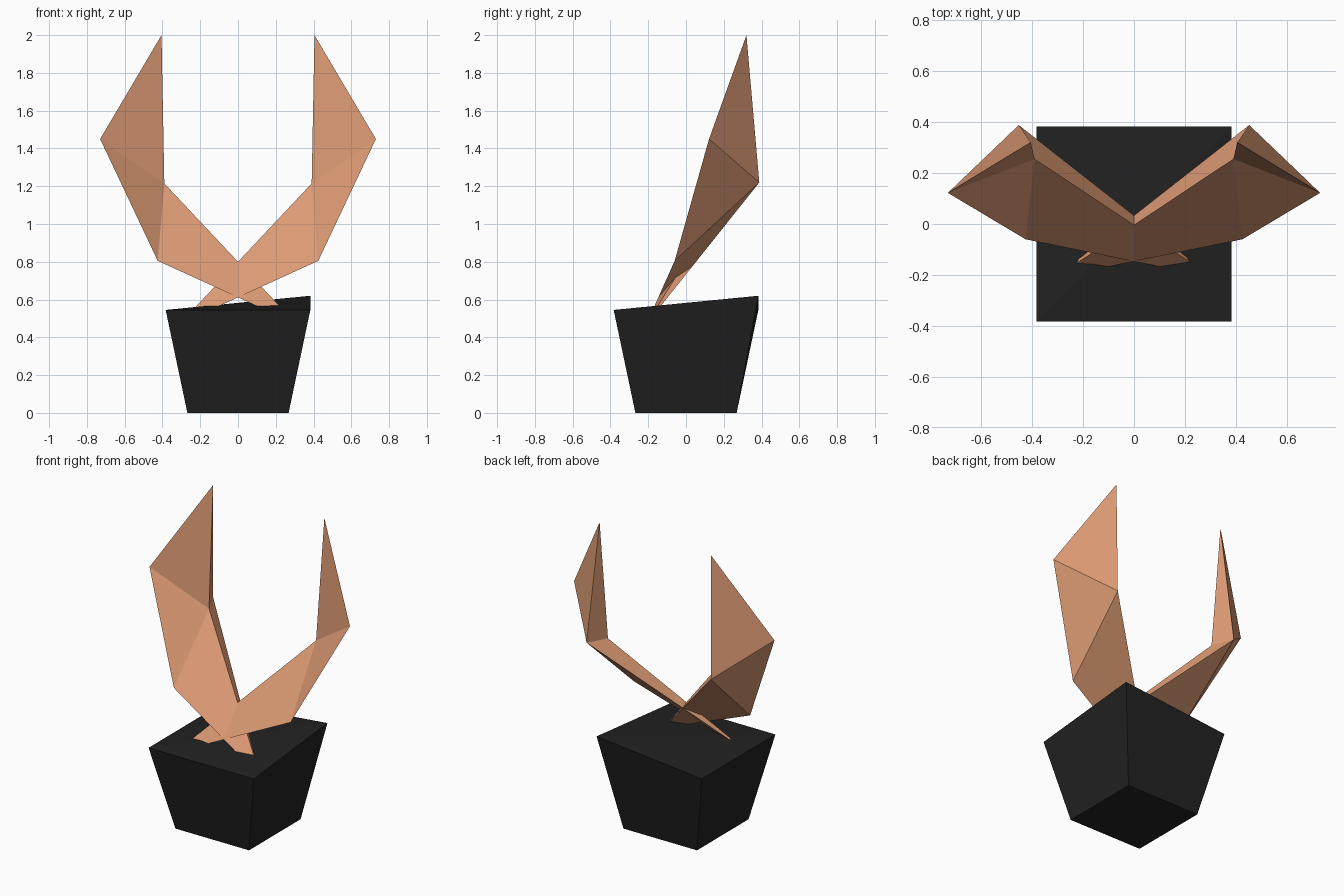
import bpy, bmesh
from mathutils import Vector

default_cube = bpy.data.objects.get("Cube")
if default_cube:
    bpy.data.objects.remove(default_cube, do_unlink=True)


def make_material(name, color):
    mat = bpy.data.materials.new(name)
    mat.use_nodes = True
    mat.diffuse_color = color
    mat.node_tree.nodes["Principled BSDF"].inputs["Base Color"].default_value = color
    return mat


def make_object(name, bm, mat):
    bmesh.ops.recalc_face_normals(bm, faces=bm.faces)
    mesh = bpy.data.meshes.new(name)
    bm.to_mesh(mesh)
    bm.free()
    mesh.materials.append(mat)
    obj = bpy.data.objects.new(name, mesh)
    bpy.context.collection.objects.link(obj)
    return obj


copper = make_material("copper", (0.72, 0.325, 0.175, 1))
black = make_material("black", (0.0155, 0.0155, 0.0155, 1))

# Pot: flared block with one raised back corner
bm = bmesh.new()
bmesh.ops.create_cube(bm, size=2)
for v in bm.verts:
    top = v.co.z > 0
    raised = top and v.co.x > 0 and v.co.y > 0
    half = 0.383 if top else 0.268
    height = 0.62 if raised else 0.545 if top else 0
    v.co = Vector((v.co.x * half, v.co.y * half, height))
# Crease the top from the front right corner to the raised corner
rim = [v for v in bm.verts if v.co.z > 0.5 and v.co.x * v.co.y > 0]
bmesh.ops.connect_verts(bm, verts=rim)
make_object("pot", bm, black)

# Leaves: faceted blades that cross at the base and root inside the pot
POINTS = {
    "root": (-0.31, -0.21, 0.47),
    "lower": (0.425, -0.06, 0.805),
    "outer": (0.73, 0.122, 1.45),
    "front": (0.39, 0.255, 1.215),
    "back": (0.452, 0.388, 1.22),
    "tip": (0.405, 0.32, 2.0),
}
EDGE_LOOP = ["root", "lower", "outer", "tip"]


def make_leaf(name, side):
    bm = bmesh.new()
    v = {k: bm.verts.new((side * x, y, z)) for k, (x, y, z) in POINTS.items()}
    # Front and back fans along the outer edge
    for hub in ("front", "back"):
        for a, b in zip(EDGE_LOOP, EDGE_LOOP[1:]):
            bm.faces.new((v[hub], v[a], v[b]))
    # Narrow inner faces
    for end in ("root", "tip"):
        bm.faces.new((v["front"], v["back"], v[end]))
    make_object(name, bm, copper)


make_leaf("left_leaf", 1)
make_leaf("right_leaf", -1)
